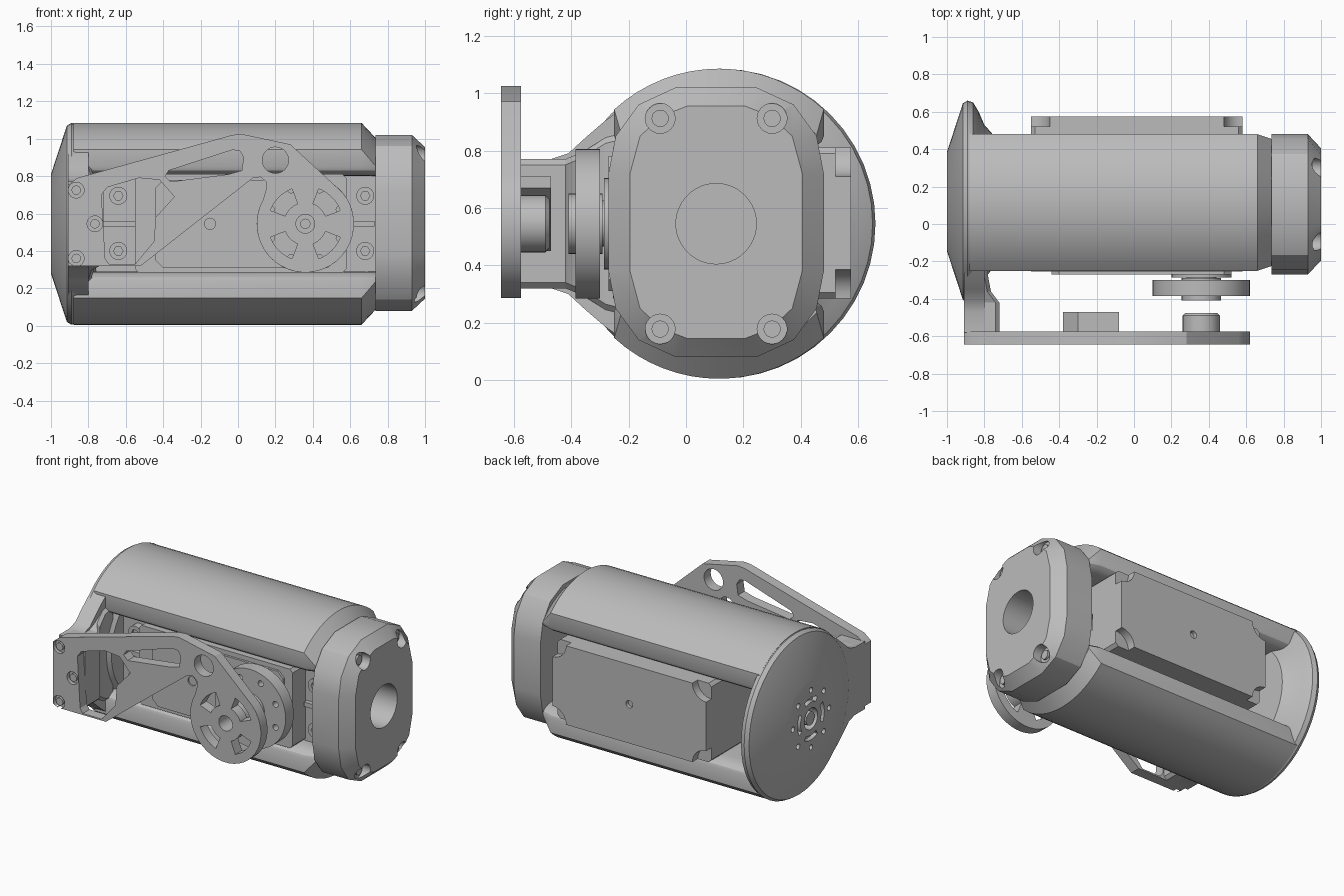
import bpy, bmesh
from math import sin, cos, pi, acos, radians

if "Cube" in bpy.data.objects:
    bpy.data.objects.remove(bpy.data.objects["Cube"])

grey = bpy.data.materials.new("machined_grey")
grey.use_nodes = True
GREY = (0.5, 0.5, 0.5, 1)
grey.diffuse_color = GREY
grey.node_tree.nodes["Principled BSDF"].inputs["Base Color"].default_value = GREY

AY, AZ = 0.115, 0.545      # main axis, along x
HX = 0.36                  # horn axis, along y
parts = []


def loft(name, rings):
    """Closed solid through rings that have equal point counts."""
    bm = bmesh.new()
    rows = [[bm.verts.new(p) for p in ring] for ring in rings]
    n = len(rows[0])
    for a, b in zip(rows, rows[1:]):
        for i in range(n):
            bm.faces.new((a[i], a[(i + 1) % n], b[(i + 1) % n], b[i]))
    bm.faces.new(rows[0])
    bm.faces.new(rows[-1])
    bmesh.ops.recalc_face_normals(bm, faces=bm.faces)
    mesh = bpy.data.meshes.new(name)
    bm.to_mesh(mesh)
    bm.free()
    mesh.materials.append(grey)
    obj = bpy.data.objects.new(name, mesh)
    bpy.context.collection.objects.link(obj)
    parts.append(obj)
    return obj


def place(axis, pts, t):
    return [(t, u, v) if axis == "x" else (u, t, v) for u, v in pts]


def prism(name, axis, pts, a, b):
    return loft(name, [place(axis, pts, a), place(axis, pts, b)])


def circle(u, v, r, n=32):
    return [(u + r * cos(2 * pi * i / n), v + r * sin(2 * pi * i / n)) for i in range(n)]


def disc(name, axis, u, v, r, a, b, n=32):
    return prism(name, axis, circle(u, v, r, n), a, b)


def rect(u0, u1, v0, v1, c=0.0):
    if not c:
        return [(u0, v0), (u1, v0), (u1, v1), (u0, v1)]
    return [(u0 + c, v0), (u1 - c, v0), (u1, v0 + c), (u1, v1 - c),
            (u1 - c, v1), (u0 + c, v1), (u0, v1 - c), (u0, v0 + c)]


def arc_slot(u, v, r0, r1, mid, half, n=8):
    angles = [mid - half + 2 * half * i / n for i in range(n + 1)]
    return ([(u + r1 * cos(a), v + r1 * sin(a)) for a in angles] +
            [(u + r0 * cos(a), v + r0 * sin(a)) for a in reversed(angles)])


def cut(target, *cutters):
    for c in cutters:
        mod = target.modifiers.new("cut", "BOOLEAN")
        mod.operation, mod.solver, mod.object = "DIFFERENCE", "EXACT", c
        bpy.context.view_layer.update()
        mesh = bpy.data.meshes.new_from_object(
            target.evaluated_get(bpy.context.evaluated_depsgraph_get()))
        target.modifiers.clear()
        target.data = mesh
        parts.remove(c)
        bpy.data.objects.remove(c)


# Upper and lower shells
def shell_ring(x, r, w, side):
    start = acos(w / r)
    pts = [(r * cos(start + (pi - 2 * start) * i / 16),
            r * sin(start + (pi - 2 * start) * i / 16)) for i in range(17)]
    for s in (-1, 1):
        arc = [(s * (w - 0.1 + 0.1 * cos(a * pi / 8)), 0.305 - 0.05 * sin(a * pi / 8))
               for a in range(5)]
        pts += arc if s < 0 else arc[::-1]
    return [(x, AY + y, AZ + side * z) for y, z in pts]


for label, side in (("upper", 1), ("lower", -1)):
    loft(label + "_shell", [shell_ring(-0.88, 0.54, 0.365, side),
                            shell_ring(0.66, 0.54, 0.365, side),
                            shell_ring(0.735, 0.46, 0.34, side)])

# Round end flange with its flared rim
flange_profile = [(-1, 0.265), (-0.915, 0.525), (-0.89, 0.54), (-0.86, 0.53),
                  (-0.83, 0.48), (-0.8, 0.41), (-0.76, 0.365)]
flange = loft("end_flange", [place("x", circle(AY + 0.005, AZ, r, 48), x)
                             for x, r in flange_profile])
cut(flange, disc("bore", "x", AY, AZ, 0.07, -1.1, -0.94))
for i in range(8):
    a = 2 * pi * i / 8
    cut(flange, disc("hole", "x", AY + 0.19 * cos(a), AZ + 0.19 * sin(a),
                     0.018, -1.1, -0.96, 12))
for i in range(4):
    cut(flange, prism("slot", "x", arc_slot(AY, AZ, 0.11, 0.14, pi * i / 2, 0.5),
                      -1.1, -0.97))
disc("flange_spline", "x", AY, AZ, 0.045, -0.995, -0.93, 12)

# Post carrying the side bracket
half = [(-0.58, 0.225), (-0.47, 0.225), (-0.41, 0.245), (-0.35, 0.3),
        (-0.28, 0.36), (-0.18, 0.43)]
profile = [(y, AZ + h) for y, h in half] + [(y, AZ - h) for y, h in reversed(half)]
prism("bracket_post", "x", profile, -0.91, -0.8)
prism("post_foot", "y", rect(-0.9, -0.72, 0.32, 0.77, 0.02), -0.58, -0.42)
loft("post_fillet", [place("y", rect(-0.9, x, AZ - h, AZ + h, 0.02), y)
                     for y, x, h in ((-0.42, -0.72, 0.225), (-0.36, -0.765, 0.25),
                                     (-0.28, -0.78, 0.3), (-0.2, -0.78, 0.32))])

# Side bracket plate
lobe = [(HX + 0.26 * cos(a), AZ + 0.26 * sin(a))
        for a in [radians(40 - 250 * i / 28) for i in range(29)]]
outline = [(-0.91, 0.34), (-0.91, 0.75), (-0.86, 0.79), (-0.03, 1.02), (0.02, 1.025),
           (0.28, 0.97)] + lobe + [(0.15, 0.73), (0.15, 0.77), (0.12, 0.795),
           (0.08, 0.79), (-0.52, 0.32), (-0.88, 0.32)]
plate = prism("side_bracket", "y", outline, -0.645, -0.575)
F, B = -0.7, -0.5
cut(plate,
    prism("window", "y", [(-0.71, 0.36), (-0.69, 0.33), (-0.55, 0.33), (-0.45, 0.45),
                          (-0.44, 0.58), (-0.34, 0.69), (-0.42, 0.78), (-0.53, 0.79),
                          (-0.7, 0.74), (-0.73, 0.7)], F, B),
    prism("window", "y", [(-0.39, 0.8), (-0.36, 0.77), (-0.05, 0.81), (0.02, 0.83),
                          (0.03, 0.9), (0.01, 0.935), (-0.03, 0.94), (-0.37, 0.83)], F, B),
    disc("hole", "y", 0.2, 0.885, 0.07, F, B),
    disc("hole", "y", HX, AZ, 0.05, F, B))
for i in range(4):
    cut(plate, prism("slot", "y", arc_slot(HX, AZ, 0.115, 0.2, pi / 4 + pi * i / 2, 0.42),
                     F, B))
for x, z in ((-0.865, 0.725), (-0.765, 0.545), (-0.865, 0.36)):
    cut(plate, disc("recess", "y", x, z, 0.042, F, -0.62, 24))
    disc("bracket_screw", "y", x, z, 0.025, -0.64, -0.61, 16)

# Bosses behind the plate
boss = loft("pivot_boss", [place("y", circle(HX, AZ, r), y) for y, r in
                           ((-0.58, 0.1), (-0.49, 0.1), (-0.475, 0.085))])
cut(boss, disc("bore", "y", HX, AZ, 0.05, F, -0.4))
prism("stiffening_pad", "y", [(-0.38, 0.45), (-0.33, 0.47), (-0.08, 0.67), (-0.08, 0.71),
                              (-0.3, 0.71), (-0.38, 0.62)], -0.58, -0.47)

# Servo horn, hub and shaft
horn = disc("servo_horn", "y", HX, AZ, 0.26, -0.385, -0.3, 48)
for i in range(8):
    a = 2 * pi * (i + 0.5) / 8
    cut(horn, disc("hole", "y", HX + 0.2 * cos(a), AZ + 0.2 * sin(a), 0.02, -0.5, -0.2, 12))
hub = disc("horn_hub", "y", HX, AZ, 0.105, -0.41, -0.29)
cut(hub, disc("bore", "y", HX, AZ, 0.025, -0.5, -0.35, 16))
disc("servo_shaft", "y", HX, AZ, 0.08, -0.31, -0.25, 24)
disc("shaft_collar", "y", HX, AZ, 0.16, -0.285, -0.25)

# Servo body, with corner notches, dimples and a cable socket
servo = prism("servo_body", "y", rect(-0.55, 0.58, 0.285, 0.81, 0.02), -0.255, 0.575)
for x in (-0.55, 0.58):
    for z in (0.285, 0.81):
        cut(servo, disc("notch", "y", x, z, 0.1, 0.52, 0.7, 32))
cut(servo, disc("dimple", "y", 0.015, AZ, 0.025, 0.55, 0.7, 16),
    prism("socket", "y", rect(0.54, 0.7, 0.49, 0.6), 0.2, 0.3))
cover = prism("servo_front_cover", "y", rect(-0.44, 0.52, 0.31, 0.78, 0.04), -0.27, -0.24)
cut(cover, disc("dimple", "y", -0.15, AZ, 0.03, -0.4, -0.26, 16))

# Servo mounting tabs with screws and ribs
for x0, x1, sx in ((-0.78, -0.54, -0.64), (0.57, 0.74, 0.68)):
    prism("servo_mount", "y", rect(x0, x1, 0.28, 0.81), -0.12, 0.05)
    prism("mount_rib", "y", rect(x0 + 0.02, x1 - 0.01, 0.53, 0.56), -0.15, -0.1)
    for z in (0.4, 0.695):
        seat = disc("mount_screw", "y", sx, z, 0.048, -0.17, -0.1, 24)
        cut(seat, disc("drive", "y", sx, z, 0.025, -0.3, -0.15, 6))


# Chamfered end cap
def cap_ring(x, quarter):
    pts = list(quarter)
    pts += [(-u, v) for u, v in reversed(quarter)]
    pts += [(-u, -v) for u, v in quarter]
    pts += [(u, -v) for u, v in reversed(quarter)]
    return [(x, AY - 0.01 + u, AZ + 0.005 + v) for u, v in pts]


wide = [(0.375, 0.17), (0.35, 0.3), (0.27, 0.41), (0.14, 0.47)]
small = [(0.3, 0.17), (0.265, 0.3), (0.19, 0.37), (0.1, 0.405)]
cap = loft("end_cap", [cap_ring(0.735, wide), cap_ring(0.93, wide), cap_ring(1, small)])
cut(cap, disc("bore", "x", AY - 0.01, AZ, 0.14, 0.8, 1.2, 48))
for sy in (-1, 1):
    for sz in (-1, 1):
        y, z = AY - 0.01 + 0.195 * sy, AZ + 0.367 * sz
        cut(cap, disc("recess", "x", y, z, 0.052, 0.94, 1.2, 24))
        disc("cap_screw", "x", y, z, 0.03, 0.93, 0.955, 16)

# Smooth the curved walls, keep edges sharp
bpy.ops.object.select_all(action="DESELECT")
for obj in parts:
    obj.select_set(True)
bpy.context.view_layer.objects.active = parts[0]
bpy.ops.object.shade_smooth_by_angle(angle=radians(28))
